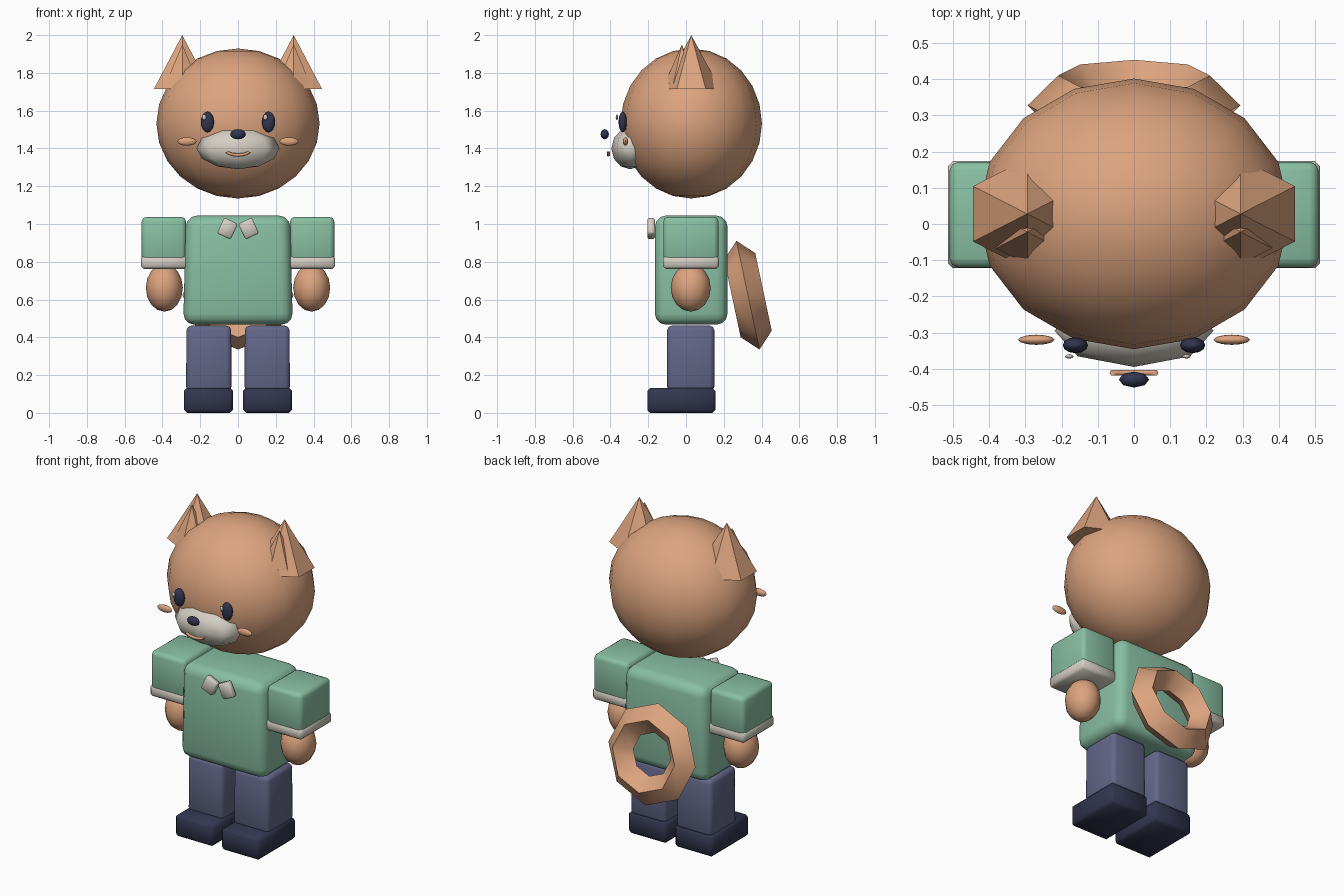
import bpy, bmesh, math
from mathutils import Matrix, Euler

if "Cube" in bpy.data.objects:
    bpy.data.objects.remove(bpy.data.objects["Cube"])


def material(name, rgb):
    m = bpy.data.materials.new(name)
    m.diffuse_color = (*rgb, 1)
    m.use_nodes = True
    m.node_tree.nodes["Principled BSDF"].inputs["Base Color"].default_value = m.diffuse_color
    return m


FUR = material("tan_fur", (0.72, 0.37, 0.21))
SHIRT = material("green_shirt", (0.25, 0.52, 0.37))
PALE = material("pale_grey", (0.66, 0.62, 0.55))
TROUSERS = material("blue_trousers", (0.125, 0.135, 0.25))
NAVY = material("dark_navy", (0.032, 0.036, 0.078))


def finish(name, bm, mat, angle=30):
    bmesh.ops.recalc_face_normals(bm, faces=bm.faces)
    me = bpy.data.meshes.new(name)
    bm.to_mesh(me)
    bm.free()
    ob = bpy.data.objects.new(name, me)
    bpy.context.collection.objects.link(ob)
    me.materials.append(mat)
    bpy.ops.object.select_all(action='DESELECT')
    ob.select_set(True)
    bpy.context.view_layer.objects.active = ob
    bpy.ops.object.shade_smooth_by_angle(angle=math.radians(angle))
    return ob


def ellipsoid(name, loc, radii, mat, seg=12, rings=8):
    bm = bmesh.new()
    bmesh.ops.create_uvsphere(bm, u_segments=seg, v_segments=rings, radius=1)
    bmesh.ops.transform(bm, verts=bm.verts, matrix=Matrix.LocRotScale(loc, None, radii))
    return finish(name, bm, mat, 80)


def box(name, lo, hi, mat, bevel=0.02, seg=2, taper=1.0, tilt=0.0):
    """Rounded box between two corners; taper scales the top, tilt turns about y."""
    size = [b - a for a, b in zip(lo, hi)]
    mid = [(a + b) / 2 for a, b in zip(lo, hi)]
    bm = bmesh.new()
    bmesh.ops.create_cube(bm, size=1)
    for v in bm.verts:
        if v.co.z > 0:
            v.co.x *= taper
    bmesh.ops.scale(bm, vec=size, verts=bm.verts)
    bmesh.ops.bevel(bm, geom=bm.edges[:], offset=bevel, segments=seg,
                    profile=0.5, affect='EDGES')
    rot = Euler((0, math.radians(tilt), 0))
    bmesh.ops.transform(bm, verts=bm.verts, matrix=Matrix.LocRotScale(mid, rot, None))
    return finish(name, bm, mat, 50)


def cone(name, base, rx, ry, height, mat):
    """Six-sided cone with flat sides facing left and right."""
    bm = bmesh.new()
    bmesh.ops.create_cone(bm, cap_ends=True, segments=6, radius1=1, radius2=0, depth=1)
    corner = max(bm.verts, key=lambda v: v.co.x).co
    turn = Matrix.Rotation(math.pi / 2 if abs(corner.y) < 0.1 else 0, 4, 'Z')
    place = Matrix.LocRotScale((base[0], base[1], base[2] + height / 2), None, (rx, ry, height))
    bmesh.ops.transform(bm, verts=bm.verts, matrix=place @ turn)
    return finish(name, bm, mat, 30)


def sweep(name, centres, frames, radius, sides, mat, closed, angle):
    """Tube of rings; each frame is a pair of axes for the section."""
    bm = bmesh.new()
    rings = []
    for c, (u, w) in zip(centres, frames):
        ring = []
        for k in range(sides):
            a = math.tau * k / sides
            ring.append(bm.verts.new([c[i] + radius * (math.cos(a) * u[i] + math.sin(a) * w[i])
                                      for i in range(3)]))
        rings.append(ring)
    n = len(rings)
    for i in range(n if closed else n - 1):
        a, b = rings[i], rings[(i + 1) % n]
        for k in range(sides):
            j = (k + 1) % sides
            bm.faces.new((a[k], a[j], b[j], b[k]))
    if not closed:
        bm.faces.new(rings[0])
        bm.faces.new(rings[-1])
    return finish(name, bm, mat, angle)


# Head and face
ellipsoid("head", (0, 0.028, 1.532), (0.432, 0.374, 0.397), FUR, 16, 12)
ellipsoid("muzzle", (0, -0.295, 1.40), (0.22, 0.10, 0.11), PALE, 8, 6)
ellipsoid("nose", (0, -0.43, 1.475), (0.042, 0.022, 0.027), NAVY, 8, 6)

# Smiling mouth: an open arc
arc = [math.radians(200 + 140 * i / 8) for i in range(9)]
sweep("mouth",
      [(0.063 * math.cos(a), -0.411, 1.391 + 0.026 * math.sin(a)) for a in arc],
      [((math.cos(a), 0, math.sin(a)), (0, 1, 0)) for a in arc],
      0.009, 6, FUR, False, 80)

# Ring tail, leaning towards the back
turns = [math.tau * i / 8 for i in range(8)]
tail = sweep("tail",
             [(0.21 * math.cos(a), 0.21 * math.sin(a), 0) for a in turns],
             [((math.cos(a), math.sin(a), 0), (0, 0, 1)) for a in turns],
             0.084, 4, FUR, True, 50)
tail.location = (0, 0.328, 0.623)
tail.rotation_euler = (math.radians(102), 0, 0)

# Torso
box("torso", (-0.29, -0.165, 0.467), (0.29, 0.22, 1.045), SHIRT, 0.06, 3, 0.95)

# Paired parts
for side, s in (("left", -1), ("right", 1)):
    def span(a, b):
        return (a, b) if s > 0 else (-b, -a)

    cone(side + "_ear", (s * 0.295, 0.028, 1.715), 0.173, 0.153, 0.285, FUR)
    cone(side + "_inner_ear", (s * 0.295, -0.022, 1.745), 0.10, 0.09, 0.205, FUR)
    ellipsoid(side + "_eye", (s * 0.162, -0.335, 1.54), (0.035, 0.022, 0.055), NAVY)
    ellipsoid(side + "_eye_glint", (s * 0.162 - 0.017, -0.366, 1.565),
              (0.012, 0.006, 0.015), PALE, 8, 6)
    ellipsoid(side + "_cheek", (s * 0.27, -0.32, 1.437), (0.05, 0.014, 0.022), FUR)

    # Arm
    x0, x1 = span(0.275, 0.51)
    box(side + "_sleeve", (x0, -0.12, 0.80), (x1, 0.172, 1.038), SHIRT, 0.025)
    x0, x1 = span(0.268, 0.514)
    box(side + "_cuff", (x0, -0.122, 0.762), (x1, 0.174, 0.832), PALE, 0.014, 1)
    ellipsoid(side + "_hand", (s * 0.39, 0.025, 0.662), (0.098, 0.106, 0.126), FUR)

    # Leg
    x0, x1 = span(0.034, 0.275)
    box(side + "_leg", (x0, -0.10, 0.115), (x1, 0.15, 0.462), TROUSERS, 0.025, 2, 0.98)
    x0, x1 = span(0.026, 0.286)
    box(side + "_shoe", (x0, -0.205, 0.0), (x1, 0.155, 0.132), NAVY, 0.016, 1)

    # Bow half on the chest
    x0, x1 = span(0.016, 0.096)
    box(side + "_bow", (x0, -0.205, 0.93), (x1, -0.165, 1.022), PALE, 0.008, 1, 1.0, -25 * s)
